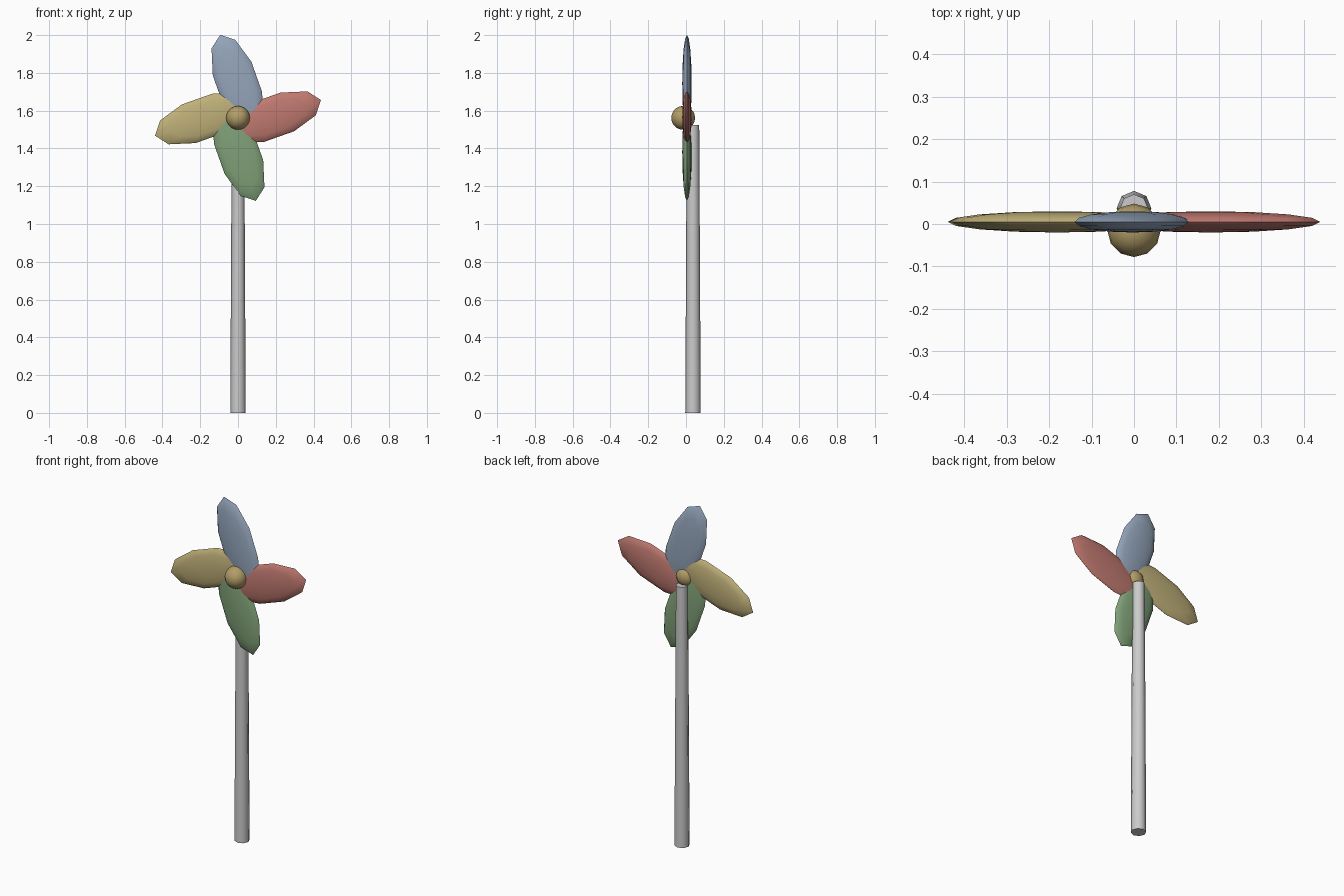
import bpy
from math import radians
from mathutils import Matrix

if "Cube" in bpy.data.objects:
    bpy.data.objects.remove(bpy.data.objects["Cube"])

HUB_Z = 1.562


def material(name, rgb):
    m = bpy.data.materials.new(name)
    m.diffuse_color = (*rgb, 1)
    m.use_nodes = True
    m.node_tree.nodes["Principled BSDF"].inputs["Base Color"].default_value = m.diffuse_color
    return m


def ball(name, segments, rings, matrix, mat):
    bpy.ops.mesh.primitive_uv_sphere_add(segments=segments, ring_count=rings, radius=1)
    ob = bpy.context.object
    ob.name = name
    ob.data.transform(matrix)
    ob.data.materials.append(mat)
    bpy.ops.object.shade_smooth_by_angle(angle=radians(50))
    return ob


# Tapered eight-sided pole
bpy.ops.mesh.primitive_cone_add(vertices=8, radius1=0.041, radius2=0.033, depth=1.525,
                                location=(0, 0.037, 1.525 / 2))
bpy.context.object.name = "pole"
bpy.ops.object.shade_smooth_by_angle(angle=radians(50))

# Four flattened petal blades, each tilted off its spoke
petals = [("red", (0.52, 0.19, 0.16)), ("blue", (0.30, 0.38, 0.50)),
          ("yellow", (0.52, 0.43, 0.19)), ("green", (0.22, 0.36, 0.19))]
for i, (name, rgb) in enumerate(petals):
    m = (Matrix.Translation((0, 0.005, HUB_Z))
         @ Matrix.Rotation(radians(-90 * i), 4, 'Y')
         @ Matrix.Translation((0.181, 0, 0.003))
         @ Matrix.Rotation(radians(-19.5), 4, 'Y')
         @ Matrix.Diagonal((0.274, 0.025, 0.114, 1))
         @ Matrix.Rotation(radians(90), 4, 'X')
         @ Matrix.Rotation(radians(18), 4, 'Z'))
    ball("petal_" + name, 10, 8, m, material(name, rgb))

# Round hub cap
ball("hub", 12, 10, Matrix.Translation((0, -0.015, HUB_Z))
     @ Matrix.Diagonal((0.063, 0.063, 0.063, 1)), material("brass", (0.45, 0.34, 0.14)))
